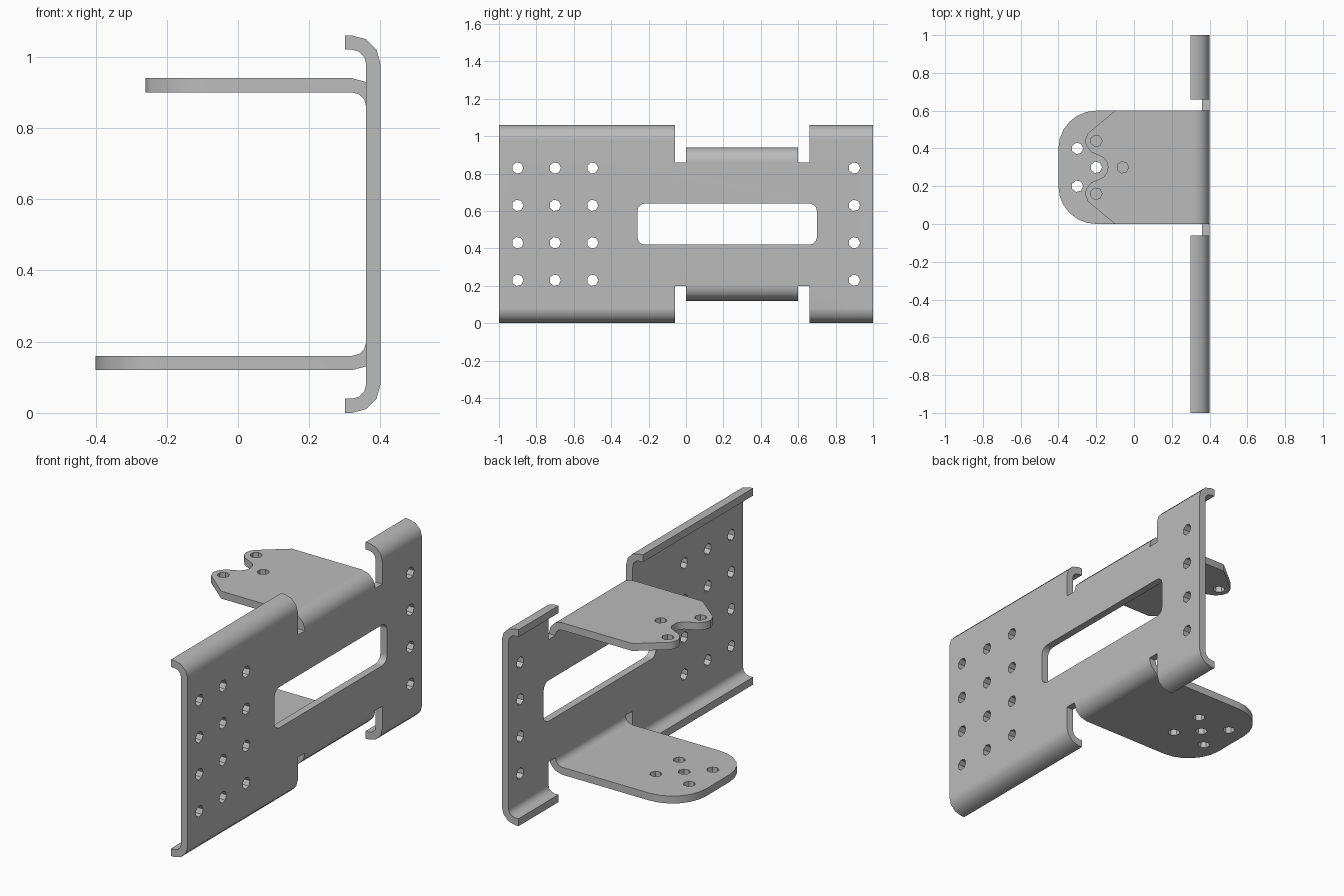
import bpy, bmesh
from math import sin, cos, radians, tau

if "Cube" in bpy.data.objects:
    bpy.data.objects.remove(bpy.data.objects["Cube"], do_unlink=True)

HEIGHT = 1.06

steel = bpy.data.materials.new("plain grey steel")
steel.use_nodes = True
GREY = (0.5, 0.5, 0.5, 1)
steel.diffuse_color = GREY
steel.node_tree.nodes["Principled BSDF"].inputs["Base Color"].default_value = GREY


def arc(cx, cy, r, start, end, steps=3):
    angles = [radians(start + (end - start) * i / steps) for i in range(steps + 1)]
    return [(cx + r * cos(a), cy + r * sin(a)) for a in angles]


def hole(cx, cy, r=0.031, sides=7):
    return [(cx + r * cos(tau * i / sides), cy + r * sin(tau * i / sides)) for i in range(sides)]


def rect(x0, x1, y0, y1):
    return [(x0, y0), (x1, y0), (x1, y1), (x0, y1)]


def flip(points, total=HEIGHT):
    return [(a, total - b) for a, b in points]


def prisms(name, outlines, axis, low, high):
    """Extrude flat outlines along the given axis into one object."""
    bm = bmesh.new()
    for outline in outlines:
        verts = []
        for point in outline:
            co = list(point)
            co.insert(axis, low)
            verts.append(bm.verts.new(co))
        face = bm.faces.new(verts)
        side = bmesh.ops.extrude_face_region(bm, geom=[face])
        for v in side["geom"]:
            if isinstance(v, bmesh.types.BMVert):
                v.co[axis] = high
    bmesh.ops.recalc_face_normals(bm, faces=bm.faces)
    mesh = bpy.data.meshes.new(name)
    bm.to_mesh(mesh)
    bm.free()
    mesh.materials.append(steel)
    obj = bpy.data.objects.new(name, mesh)
    bpy.context.collection.objects.link(obj)
    return obj


def activate(obj):
    bpy.ops.object.select_all(action="DESELECT")
    obj.select_set(True)
    bpy.context.view_layer.objects.active = obj


def combine(target, tool, operation):
    """Apply a boolean and discard the tool."""
    tool.hide_render = True
    mod = target.modifiers.new("boolean", "BOOLEAN")
    mod.operation, mod.solver, mod.object = operation, "EXACT", tool
    activate(target)
    bpy.ops.object.modifier_apply(modifier=mod.name)
    bpy.data.objects.remove(tool, do_unlink=True)


# Upright plate with lips curled over along the top and bottom
outer = [(0.30, HEIGHT)] + arc(0.32, 0.98, 0.08, 90, 0)
inner = arc(0.32, 0.98, 0.04, 0, 90) + [(0.30, 1.02)]
channel = outer + flip(outer)[::-1] + flip(inner)[::-1] + inner
bracket = prisms("mounting_bracket", [channel], 1, -1, 1)

# Gaps in the lips where the shelves fold out
gap = rect(-0.06, 0.66, 0.86, 1.2)
combine(bracket, prisms("gap_cutter", [gap, flip(gap)], 0, 0.2, 0.5), "DIFFERENCE")

# Long window and bolt holes in the plate
window = (arc(0.66, 0.60, 0.04, 0, 90) + arc(-0.22, 0.60, 0.04, 90, 180)
          + arc(-0.22, 0.46, 0.04, 180, 270) + arc(0.66, 0.46, 0.04, 270, 360))
bolts = [hole(y, 0.23 + 0.2 * row) for y in (-0.9, -0.7, -0.5, 0.9) for row in range(4)]
combine(bracket, prisms("plate_cutter", [window] + bolts, 0, 0.3, 0.5), "DIFFERENCE")

# Folded shelves, trimmed to their plan outlines
fold = ([(-0.5, 0.94)] + arc(0.32, 0.86, 0.08, 90, 0) + [(0.40, 0.80), (0.36, 0.80)]
        + arc(0.32, 0.86, 0.04, 0, 90) + [(-0.5, 0.90)])

half = [(0.5, 0.6), (-0.10, 0.6), (-0.245, 0.48), (-0.26, 0.44), (-0.25, 0.41),
        (-0.225, 0.38), (-0.19, 0.365), (-0.16, 0.35), (-0.142, 0.325)]
notched = half + [(-0.138, 0.3)] + flip(half, 0.6)[::-1]
notched_holes = [hole(-0.2, 0.44), hole(-0.2, 0.16), hole(-0.06, 0.3)]

rounded = ([(0.5, 0.6)] + arc(-0.2, 0.4, 0.2, 90, 180, 6)
           + arc(-0.2, 0.2, 0.2, 180, 270, 6) + [(0.5, 0)])
rounded_holes = [hole(-0.2, 0.3)] + [hole(x, y) for x in (-0.3, -0.1) for y in (0.2, 0.4)]

for name, profile, plan, holes in (("upper_shelf", fold, notched, notched_holes),
                                   ("lower_shelf", flip(fold), rounded, rounded_holes)):
    shelf = prisms(name, [profile], 1, -0.2, 0.8)
    combine(shelf, prisms("plan_cutter", [plan], 2, -0.5, 1.5), "INTERSECT")
    combine(shelf, prisms("hole_cutter", holes, 2, -0.5, 1.5), "DIFFERENCE")
    combine(bracket, shelf, "UNION")

# Smooth bends, crisp edges
activate(bracket)
bpy.ops.object.shade_smooth_by_angle(angle=radians(40))
weighted = bracket.modifiers.new("weighted_normals", "WEIGHTED_NORMAL")
weighted.keep_sharp = True
